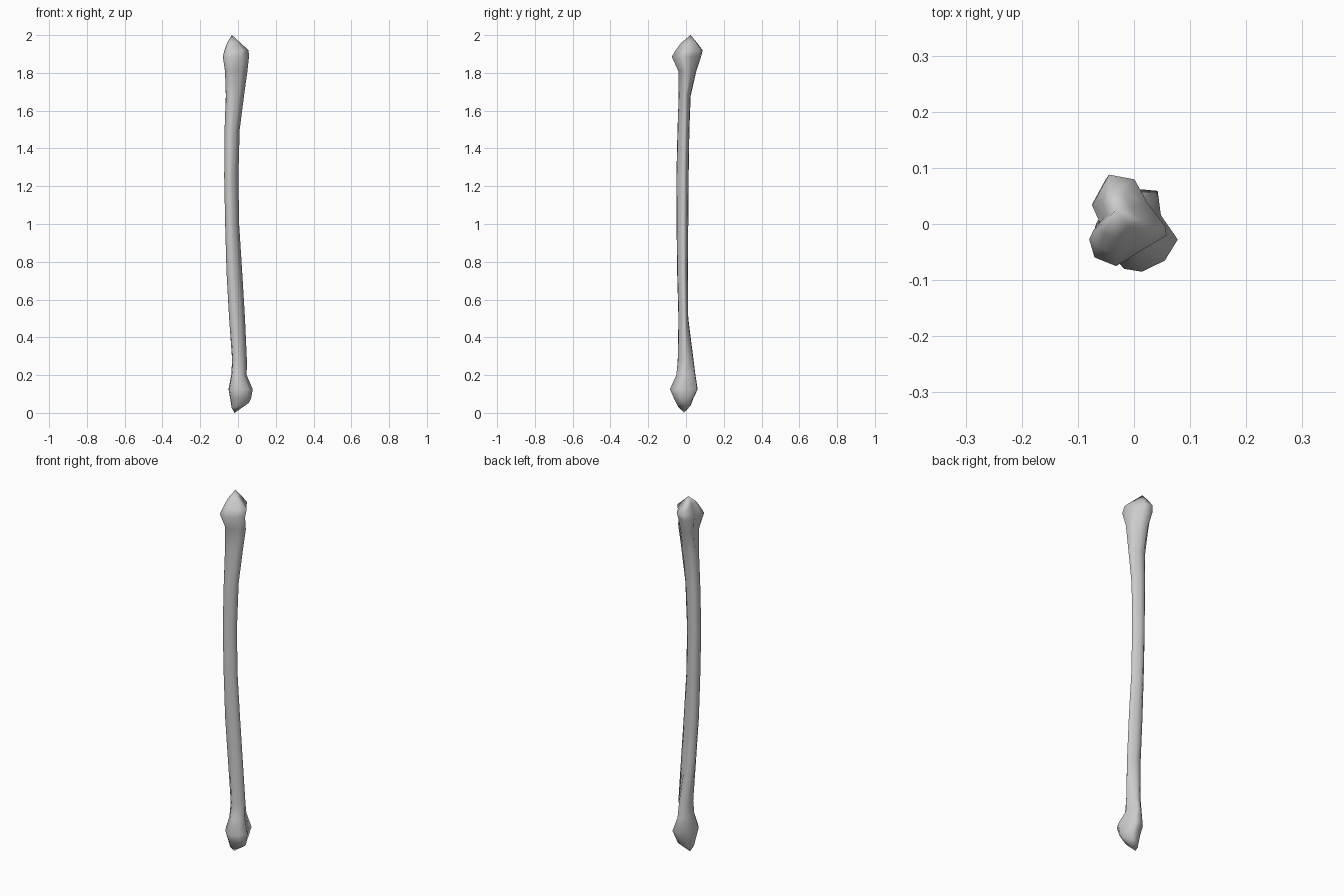
import bpy, bmesh

if "Cube" in bpy.data.objects:
    bpy.data.objects.remove(bpy.data.objects["Cube"])

# Cross-sections in a unit box, counter-clockwise from +x
FOOT = [(1, -.22), (.53, .37), (.44, .96), (-.06, 1), (-.7, .57),
        (-1, 0), (-.92, -.5), (-.5, -.93), (0, -1), (.64, -.73)]
SHAFT = [(1, .2), (.6, .6), (.1, .9), (-.4, 1), (-.85, .6),
         (-1, 0), (-.85, -.6), (-.4, -1), (.1, -.9), (.5, -.35)]
HEAD = [(1, -.3), (.5, .3), (.14, .88), (-.57, 1), (-.93, .41),
        (-.7, -.05), (-1, -.38), (-.86, -.8), (-.3, -1), (.43, -.6)]

# Stations up the bone: z, x min, x max, y min, y max
STATIONS = [
    (.045, -.033, .058, -.045, .025),
    (.08, -.042, .070, -.065, .040),
    (.125, -.05, .078, -.085, .062),
    (.2, -.036, .046, -.053, .050),
    (.28, -.031, .047, -.045, .040),
    (.5, -.047, .037, -.04, .012),
    (.75, -.061, .022, -.047, .010),
    (1.0, -.068, .006, -.05, .012),
    (1.25, -.073, .002, -.051, .014),
    (1.5, -.071, .009, -.045, .018),
    (1.68, -.068, .032, -.04, .025),
    (1.81, -.071, .050, -.042, .055),
    (1.885, -.08, .058, -.075, .080),
    (1.92, -.072, .056, -.055, .088),
    (1.96, -.057, .012, -.025, .058),
]


def section(z):
    """Blend the end shapes into the shaft shape."""
    end, t = (FOOT, (z - .13) / .25) if z < 1 else (HEAD, (1.87 - z) / .25)
    t = min(max(t, 0), 1)
    return [(a[0] * (1 - t) + b[0] * t, a[1] * (1 - t) + b[1] * t)
            for a, b in zip(end, SHAFT)]


# Loft the rings and close both ends to pointed tips
bm = bmesh.new()
rings = []
for z, x0, x1, y0, y1 in STATIONS:
    rings.append([bm.verts.new(((x0 + x1) / 2 + u * (x1 - x0) / 2,
                                (y0 + y1) / 2 + v * (y1 - y0) / 2, z))
                  for u, v in section(z)])
n = len(SHAFT)
bottom = bm.verts.new((-.018, -.01, 0))
top = bm.verts.new((-.032, .025, 2))
for i in range(n):
    j = (i + 1) % n
    for a, b in zip(rings, rings[1:]):
        bm.faces.new((a[i], a[j], b[j], b[i]))
    bm.faces.new((bottom, rings[0][j], rings[0][i]))
    bm.faces.new((top, rings[-1][i], rings[-1][j]))
# Slant the lowest ring, higher toward the outer side
for v in rings[0]:
    v.co.z += (v.co.x - .03) * .3
bmesh.ops.recalc_face_normals(bm, faces=bm.faces)
for f in bm.faces:
    f.smooth = True
mesh = bpy.data.meshes.new("long_bone")
bm.to_mesh(mesh)
bm.free()
bone = bpy.data.objects.new("long_bone", mesh)
bpy.context.collection.objects.link(bone)
